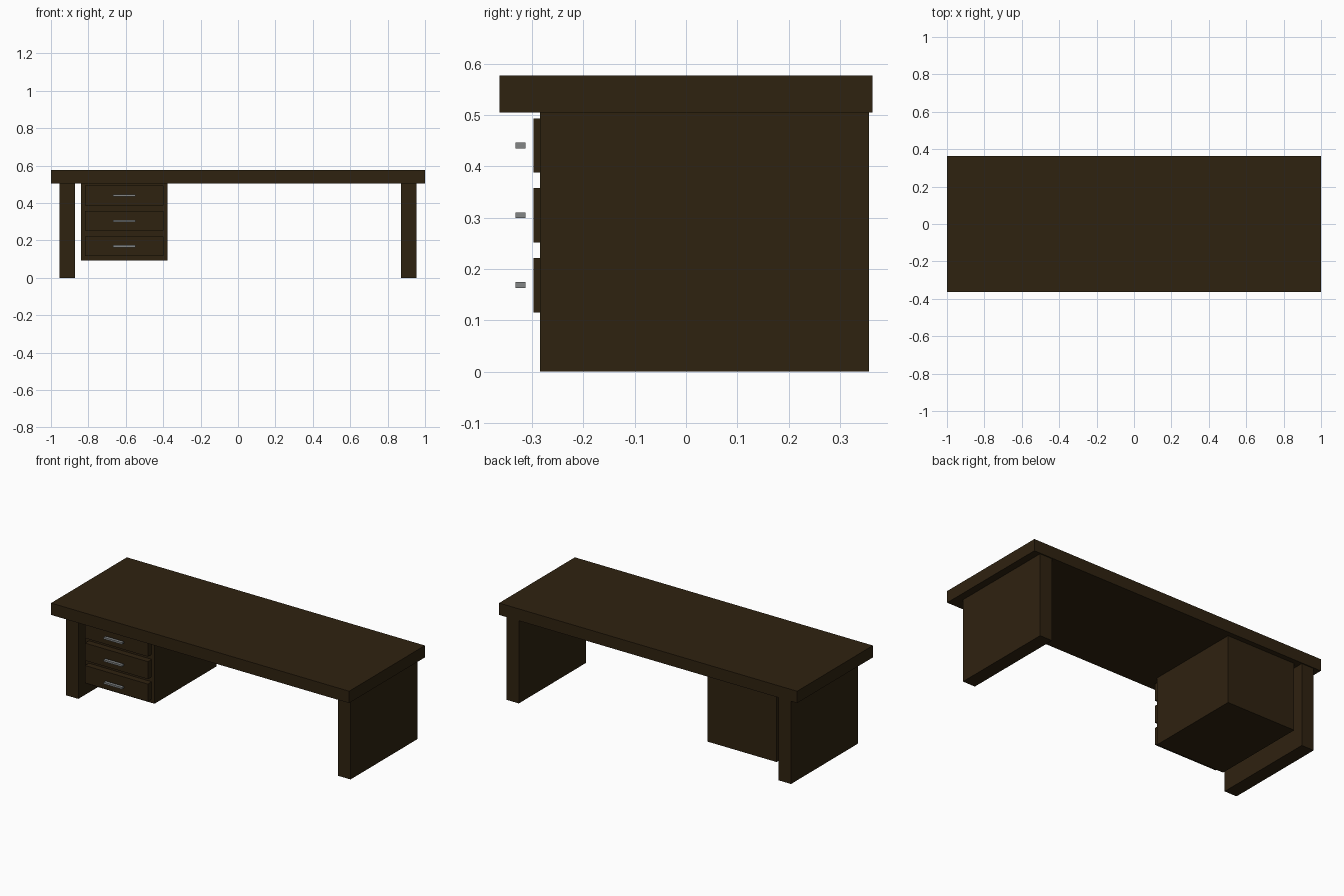
import bpy

if "Cube" in bpy.data.objects:
    bpy.data.objects.remove(bpy.data.objects["Cube"])


def material(name, rgb):
    m = bpy.data.materials.new(name)
    m.diffuse_color = (*rgb, 1)
    m.use_nodes = True
    m.node_tree.nodes["Principled BSDF"].inputs["Base Color"].default_value = m.diffuse_color
    return m


wood = material("dark_wood", (0.028, 0.016, 0.005))
metal = material("grey_metal", (0.23, 0.24, 0.24))


def box(name, x, y, z, mat):
    """Box spanning the given (min, max) ranges."""
    bpy.ops.mesh.primitive_cube_add(size=1)
    o = bpy.context.object
    o.name = name
    o.location = [(a + b) / 2 for a, b in (x, y, z)]
    o.scale = [b - a for a, b in (x, y, z)]
    bpy.ops.object.transform_apply(location=False, rotation=False, scale=True)
    o.data.materials.append(mat)
    return o


# Desk top
box("desk_top", (-1, 1), (-0.363, 0.363), (0.505, 0.577), wood)

# Panel legs
box("left_leg", (-0.955, -0.872), (-0.285, 0.357), (0, 0.505), wood)
box("right_leg", (0.872, 0.955), (-0.285, 0.357), (0, 0.505), wood)

# Hanging drawer cabinet
box("drawer_cabinet", (-0.84, -0.378), (-0.26, 0.332), (0.093, 0.505), wood)

# Drawer fronts, each with a bar handle standing off the face
for i in range(3):
    z = 0.1685 + i * 0.136
    box(f"drawer_front_{i + 1}", (-0.819, -0.397), (-0.297, -0.26),
        (z - 0.053, z + 0.053), wood)
    box(f"drawer_handle_{i + 1}", (-0.669, -0.547), (-0.332, -0.313),
        (z - 0.0055, z + 0.0055), metal)
